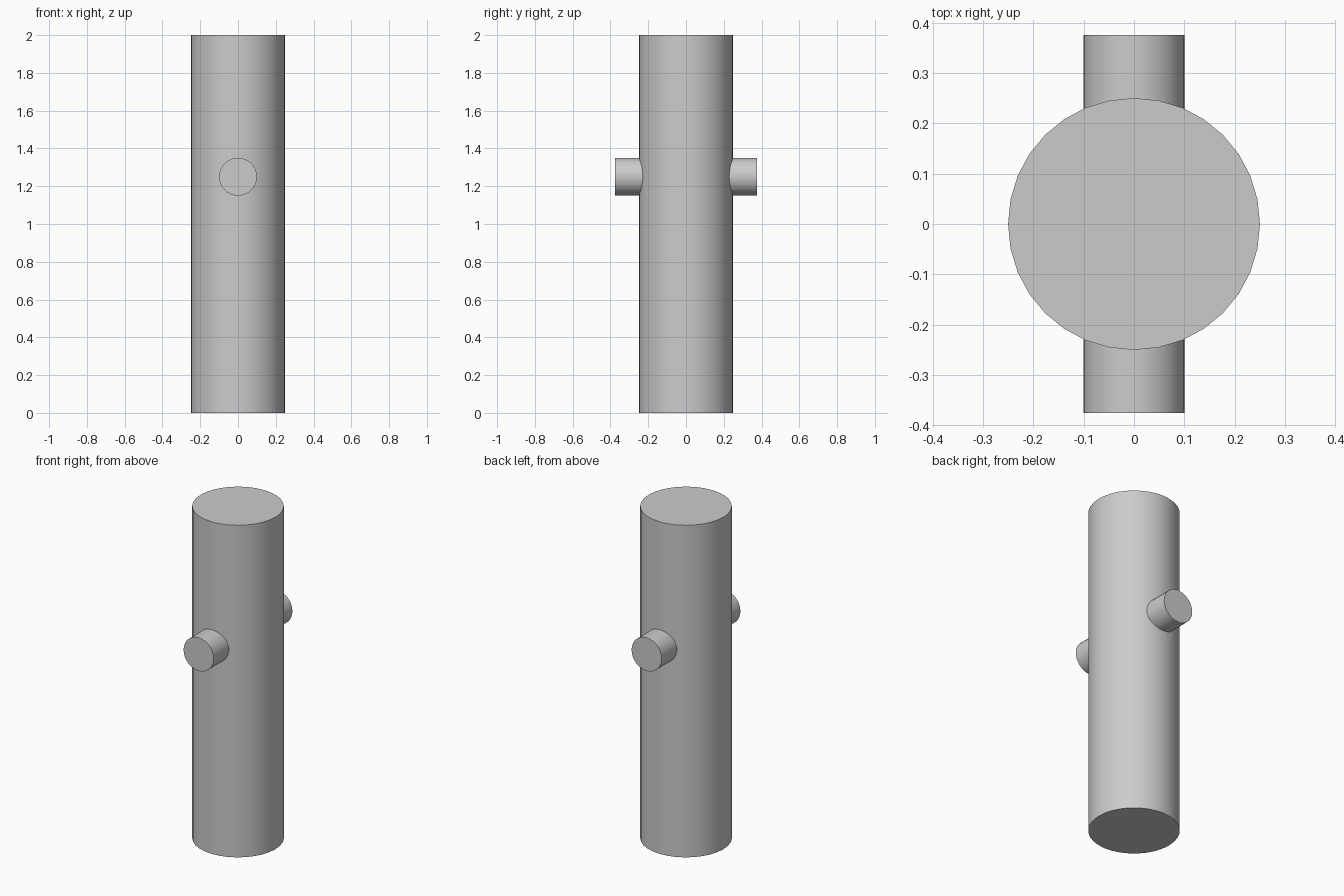
import bpy
import math

cube = bpy.data.objects.get("Cube")
if cube:
    bpy.data.objects.remove(cube, do_unlink=True)

grey = bpy.data.materials.new("light grey")
grey.use_nodes = True
colour = (0.6, 0.6, 0.6, 1)
grey.diffuse_color = colour
grey.node_tree.nodes["Principled BSDF"].inputs["Base Color"].default_value = colour


def cylinder(name, radius, length, z, tilt=0):
    bpy.ops.mesh.primitive_cylinder_add(
        vertices=32, radius=radius, depth=length,
        location=(0, 0, z), rotation=(tilt, 0, 0))
    obj = bpy.context.object
    obj.name = name
    obj.data.materials.append(grey)
    bpy.ops.object.shade_smooth_by_angle(angle=math.radians(30))
    return obj


# Upright post
cylinder("post", 0.25, 2, 1)

# Peg running front to back through the post
cylinder("cross_peg", 0.1, 0.75, 1.25, math.pi / 2)
